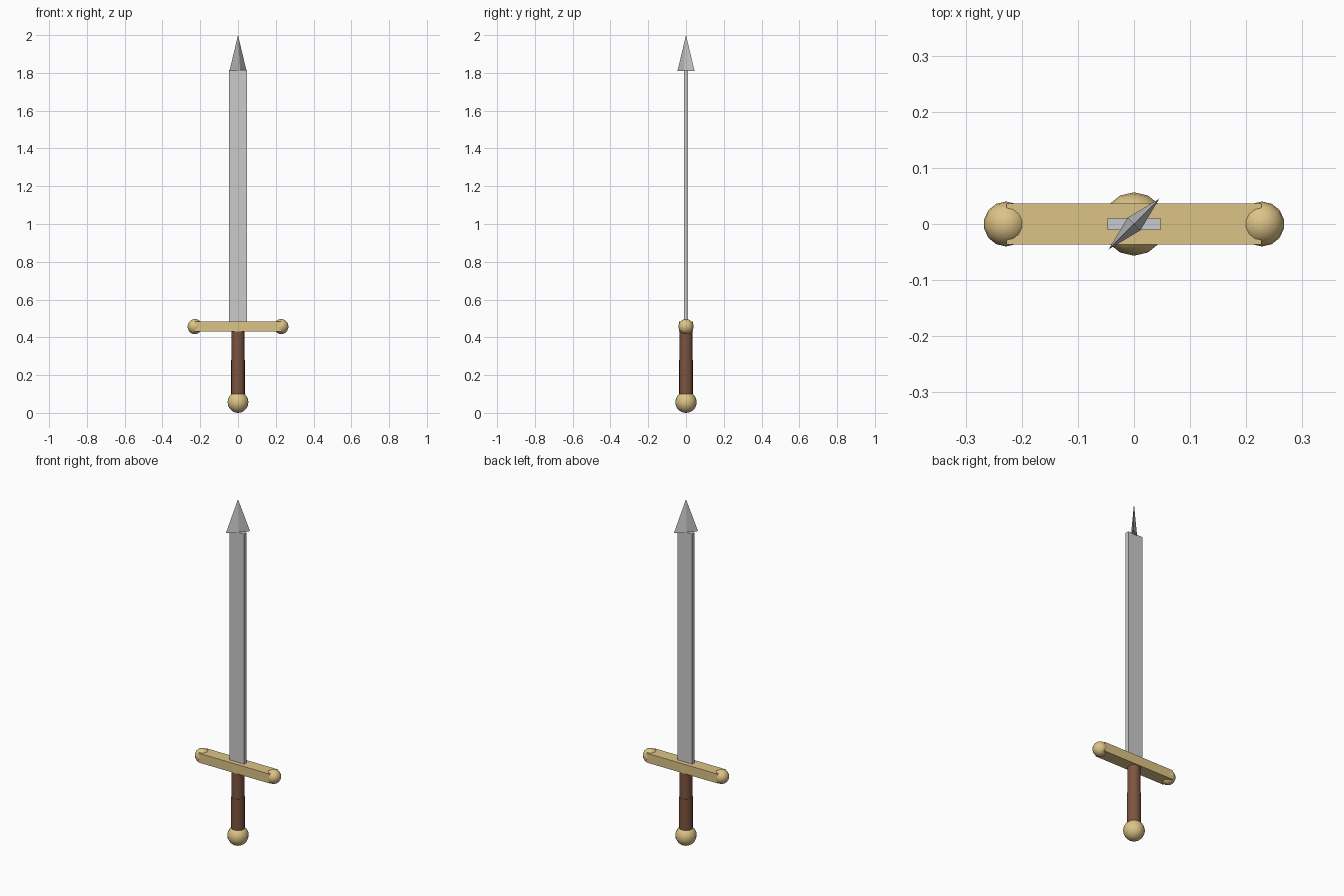
import bpy
import math

if "Cube" in bpy.data.objects:
    bpy.data.objects.remove(bpy.data.objects["Cube"])


def material(name, color):
    m = bpy.data.materials.new(name)
    m.diffuse_color = (*color, 1)
    m.use_nodes = True
    m.node_tree.nodes["Principled BSDF"].inputs["Base Color"].default_value = m.diffuse_color
    return m


gold = material("gold", (0.72, 0.55, 0.24))
leather = material("leather", (0.20, 0.09, 0.05))


def finish(name, mat=None, smooth=False):
    o = bpy.context.object
    o.name = name
    if mat:
        o.data.materials.append(mat)
    if smooth:
        bpy.ops.object.shade_smooth_by_angle(angle=math.radians(40))
    return o


def box(name, z0, z1, wx, wy, mat=None):
    bpy.ops.mesh.primitive_cube_add(size=1, location=(0, 0, (z0 + z1) / 2))
    bpy.context.object.scale = (wx, wy, z1 - z0)
    return finish(name, mat)


def ball(name, r, x, z):
    bpy.ops.mesh.primitive_uv_sphere_add(segments=14, ring_count=10, radius=r, location=(x, 0, z))
    return finish(name, gold, True)


def rod(name, r, z0, z1):
    bpy.ops.mesh.primitive_cylinder_add(vertices=16, radius=r, depth=z1 - z0,
                                        location=(0, 0, (z0 + z1) / 2))
    return finish(name, leather, True)


# Blade and its four-sided tip, turned 45 degrees to the blade
box("blade", 0.47, 1.815, 0.095, 0.022)
bpy.ops.mesh.primitive_cone_add(vertices=4, radius1=0.064, radius2=0, depth=0.19,
                                location=(0, 0, 1.905), rotation=(0, 0, math.radians(45)))
bpy.context.object.scale = (1, 0.25, 1)
finish("blade_tip")

# Crossguard with ball ends
box("crossguard", 0.43, 0.484, 0.454, 0.073, gold)
for side, x in (("left", -0.228), ("right", 0.228)):
    ball("guard_ball_" + side, 0.04, x, 0.457)

# Grip, slightly thicker lower wrap, and pommel
rod("grip", 0.034, 0.09, 0.44)
rod("grip_wrap", 0.036, 0.095, 0.28)
ball("pommel", 0.0565, 0, 0.0565)
